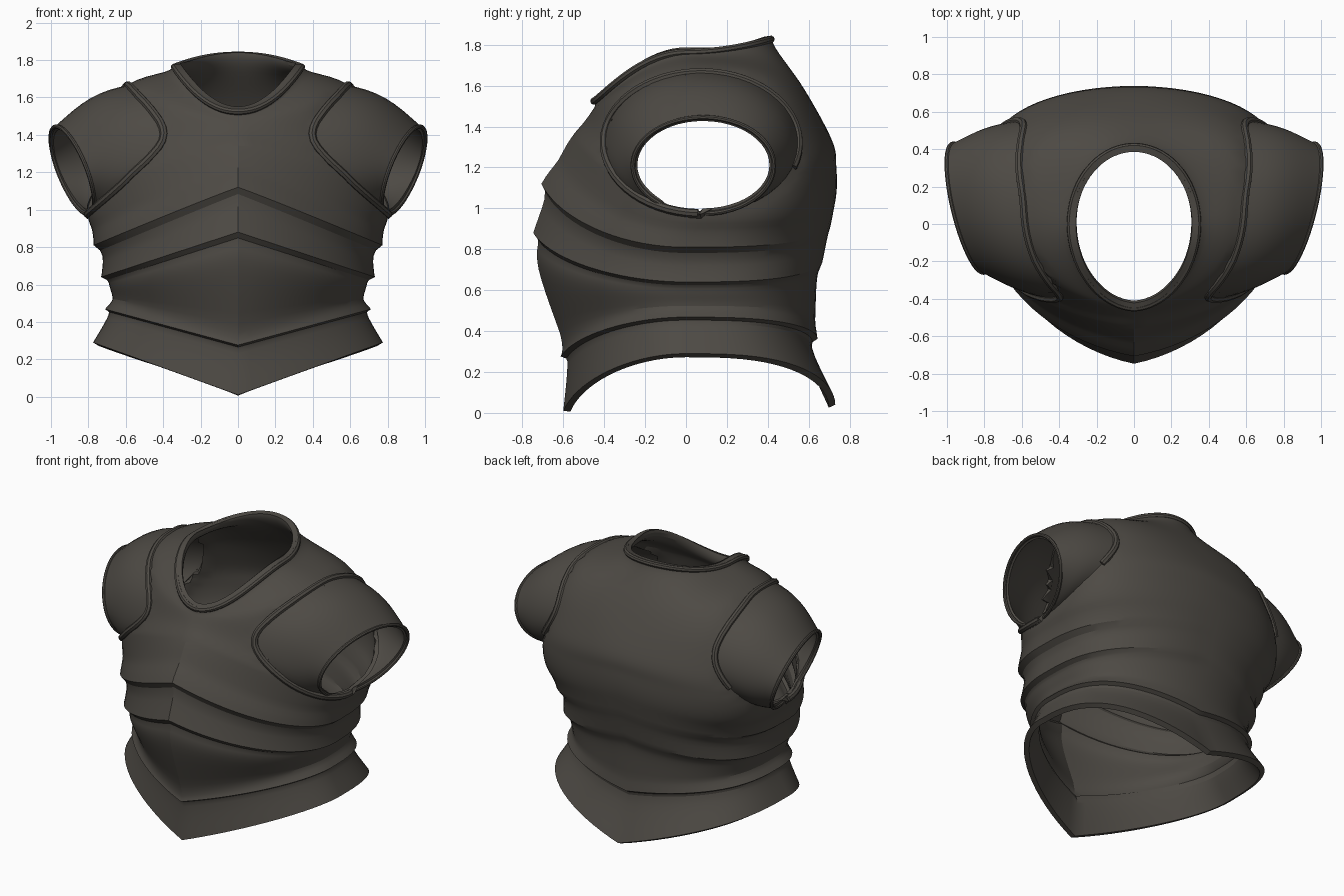
import bpy, bmesh
from math import sin, cos, pi, radians
from mathutils import Vector
from mathutils.bvhtree import BVHTree

cube = bpy.data.objects.get("Cube")
if cube:
    bpy.data.objects.remove(cube, do_unlink=True)

COLOR = (0.075, 0.068, 0.058, 1)
steel = bpy.data.materials.new("dark_steel")
steel.use_nodes = True
steel.diffuse_color = COLOR
bsdf = steel.node_tree.nodes["Principled BSDF"]
bsdf.inputs["Base Color"].default_value = COLOR
bsdf.inputs["Roughness"].default_value = 0.6

SEGMENTS = 72      # points around the torso
STEPS = 6          # rows between two key sections
ARM_SEGMENTS = 48  # points around a sleeve
SLEEVE_ROWS = 8


def add_object(name, data):
    ob = bpy.data.objects.new(name, data)
    bpy.context.collection.objects.link(ob)
    data.materials.append(steel)
    return ob


def loft(rings):
    bm = bmesh.new()
    rows = [[bm.verts.new(p) for p in ring] for ring in rings]
    for a, b in zip(rows, rows[1:]):
        for j in range(len(a)):
            k = (j + 1) % len(a)
            bm.faces.new((a[j], a[k], b[k], b[j]))
    return bm


def finish(bm, name, thickness):
    me = bpy.data.meshes.new(name)
    bm.to_mesh(me)
    bm.free()
    ob = add_object(name, me)
    solid = ob.modifiers.new("thickness", 'SOLIDIFY')
    solid.thickness = thickness
    solid.offset = -1
    return ob


def mirror(ob):
    ob.modifiers.new("mirror", 'MIRROR').use_axis[0] = True


# Key sections from hem to neck: front y, z; side x, y, z; back y, z
KEYS = [
    (-.6, .01, .775, 0, .29, .73, .04),
    (-.58, .23, .7, 0, .42, .62, .3),
    (-.6, .34, .67, 0, .51, .63, .42),
    (-.72, .7, .685, 0, .585, .64, .65),
    (-.715, .88, .7, 0, .64, .665, .745),
    (-.675, 1.12, .74, 0, .81, .705, .92),
    (-.6, 1.28, .8, .08, .95, .735, 1.07),
    (-.55, 1.36, .8, .12, 1.1, .735, 1.2),
    (-.5, 1.42, .75, .14, 1.3, .715, 1.33),
    (-.46, 1.475, .62, .13, 1.64, .58, 1.58),
    (-.445, 1.505, .37, .03, 1.745, .44, 1.78),
    (-.455, 1.54, .345, 0, 1.78, .42, 1.845),
]
WAIST_LIP, LOWER_PLATE, UPPER_PLATE = 1.5, 4, 5


def catmull(a, b, c, d, t):
    return [.5 * (2 * q + (r - p) * t + (2 * p - 5 * q + 4 * r - s) * t * t
                  + (3 * q - p - 3 * r + s) * t ** 3)
            for p, q, r, s in zip(a, b, c, d)]


def ramp(v, a, b):
    return min(1, max(0, (v - a) / (b - a)))


# Plate edges flare out sharply below and fade upward
def lip(row):
    return .032 * sum(ramp(row, edge - .2, edge) * ramp(row, edge + .6, edge)
                      for edge in (WAIST_LIP, LOWER_PLATE, UPPER_PLATE))


def section(key, row):
    yf, zf, xs, ys, zs, yb, zb = key
    flare = lip(row)
    yf -= flare
    xs += flare
    yb += flare * (.8 if row < 3 else .1)
    chest, neck = ramp(row, 4.7, 7), ramp(row, 8.6, 10)
    front_pow = 1 - .25 * chest + .25 * neck
    back_pow = .7 - .15 * chest + .45 * neck
    keel = .2 - .1 * chest - .05 * neck
    z_pow = 1 + .3 * chest + .8 * neck
    ring = []
    for j in range(SEGMENTS):
        a = 2 * pi * j / SEGMENTS
        s, c = abs(sin(a)), cos(a)
        if c > 0:
            w = (1 - keel) * c ** front_pow + keel * (1 - s)
            y, z = yf, zf
        else:
            w = abs(c) ** back_pow
            y, z = yb, zb
        ring.append(Vector((xs * sin(a), ys + (y - ys) * w, z + (zs - z) * s ** z_pow)))
    return ring


# Torso shell
last = len(KEYS) - 1
rings = []
for i in range(last):
    near = [KEYS[min(max(i + o, 0), last)] for o in range(-1, 3)]
    for n in range(STEPS):
        t = n / STEPS
        rings.append(section(catmull(*near, t), i + t))
rings.append(section(KEYS[last], last))
torso = loft(rings)
surface = BVHTree.FromBMesh(torso)

# Arm holes: remove the side faces, then round off the edge
HOLE_Y, HOLE_Z, RADIUS_Y, RADIUS_Z = .075, 1.32, .475, .345


def reach(p):
    return (((p.y - HOLE_Y) / RADIUS_Y) ** 2 + ((p.z - HOLE_Z) / RADIUS_Z) ** 2) ** .5


def in_hole(face):
    p = face.calc_center_median()
    return abs(p.x) > .4 and reach(p) < .97


bmesh.ops.delete(torso, geom=[f for f in torso.faces if in_hole(f)], context='FACES')
for v in torso.verts:
    if v.is_boundary and abs(v.co.x) > .4 and .75 < reach(v.co) < 1.25:
        k = .98 / reach(v.co)
        v.co.y = HOLE_Y + (v.co.y - HOLE_Y) * k
        v.co.z = HOLE_Z + (v.co.z - HOLE_Z) * k
shell = finish(torso, "torso_shell", .035)


# Sleeves run from the seam on the torso to the tilted cuff
def seam_point(a):
    y, z = HOLE_Y + RADIUS_Y * cos(a), HOLE_Z + RADIUS_Z * sin(a)
    hit = surface.ray_cast(Vector((2, y, z)), Vector((-1, 0, 0)))[0]
    return hit if hit else Vector((.62, y, z))


def cuff_point(a):
    return Vector((.885 + .085 * sin(a) + .08 * cos(a),
                   .085 + .345 * cos(a), 1.21 + .235 * sin(a)))


def sleeve_point(a, t):
    bulge = .045 * sin(pi * t) * (.5 + .5 * sin(a))
    return seam_point(a).lerp(cuff_point(a), t) + Vector((0, cos(a), sin(a))) * bulge


angles = [2 * pi * j / ARM_SEGMENTS for j in range(ARM_SEGMENTS)]
sleeve = loft([[sleeve_point(a, i / SLEEVE_ROWS) for a in angles]
               for i in range(SLEEVE_ROWS + 1)])
sleeves = finish(sleeve, "sleeves", .025)
mirror(sleeves)


# Rolled edges as round tubes
def tube(name, points, radius, closed):
    cu = bpy.data.curves.new(name, 'CURVE')
    cu.dimensions = '3D'
    cu.bevel_depth = radius
    cu.bevel_resolution = 2
    cu.use_fill_caps = True
    sp = cu.splines.new('POLY')
    sp.points.add(len(points) - 1)
    for q, p in zip(sp.points, points):
        q.co = (*p, 1)
    sp.use_cyclic_u = closed
    return add_object(name, cu)


arc = [radians(a) for a in range(-20, 271, 6)]
shoulder_rolls = tube("shoulder_rolls", [seam_point(a) for a in arc], .022, False)
cuff_rolls = tube("cuff_rolls", [cuff_point(a) for a in angles], .012, True)
neck_roll = tube("neck_roll", [p * .99 for p in rings[-1]], .018, True)
mirror(shoulder_rolls)
mirror(cuff_rolls)

# Apply modifiers, then smooth with crisp creases
bpy.ops.object.select_all(action='DESELECT')
for ob in (shell, sleeves, shoulder_rolls, cuff_rolls, neck_roll):
    ob.select_set(True)
bpy.context.view_layer.objects.active = shell
bpy.ops.object.convert(target='MESH')
bpy.ops.object.shade_smooth_by_angle(angle=radians(22))
